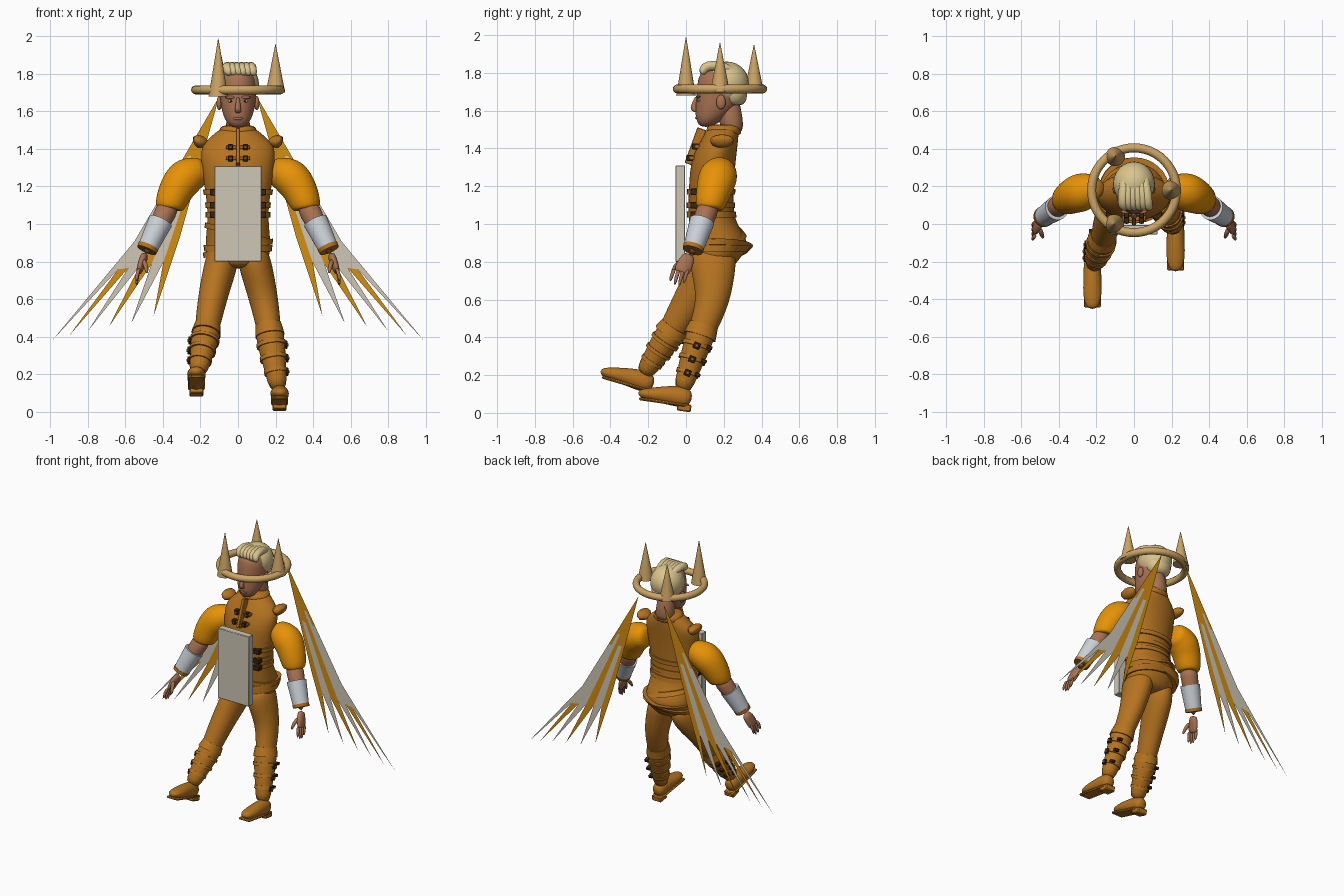
import bpy, bmesh, math
from mathutils import Vector

if "Cube" in bpy.data.objects:
    bpy.data.objects.remove(bpy.data.objects["Cube"], do_unlink=True)


def material(name, red, green, blue):
    mat = bpy.data.materials.new(name)
    mat.use_nodes = True
    linear = [((c / 255 + 0.055) / 1.055) ** 2.4 for c in (red, green, blue)] + [1]
    mat.diffuse_color = linear
    mat.node_tree.nodes["Principled BSDF"].inputs["Base Color"].default_value = linear
    return mat


LEATHER = material("brown leather", 182, 116, 32)
SLEEVE = material("bright amber", 252, 160, 8)
GOLD = material("wing gold", 212, 142, 16)
PALE = material("pale stone", 206, 199, 182)
SKIN = material("skin", 168, 114, 82)
HAIR = material("blond hair", 218, 197, 142)
CROWN = material("tan crown", 204, 164, 100)
BRACER = material("silver grey", 202, 208, 214)
DARK = material("dark buckle", 58, 38, 14)


def finish(name, bm, mats, sub=0, bevel=0):
    """Turn a bmesh into a shaded object."""
    bmesh.ops.recalc_face_normals(bm, faces=bm.faces)
    mesh = bpy.data.meshes.new(name)
    bm.to_mesh(mesh)
    bm.free()
    for mat in mats:
        mesh.materials.append(mat)
    for poly in mesh.polygons:
        poly.use_smooth = True
    if not sub:
        mesh.set_sharp_from_angle(angle=math.radians(40))
    obj = bpy.data.objects.new(name, mesh)
    bpy.context.collection.objects.link(obj)
    if sub:
        obj.modifiers.new("smooth", "SUBSURF").levels = sub
        obj.modifiers["smooth"].render_levels = sub
    if bevel:
        obj.modifiers.new("edge", "BEVEL").width = bevel
    return obj


def tube(name, sections, mat, sub=1, level=False, n=20, tilt=0):
    """Loft elliptical rings; each section is x, y, z, radius, other radius."""
    bm = bmesh.new()
    rings = []
    centres = [Vector(s[:3]) for s in sections]
    for i, s in enumerate(sections):
        along = centres[min(i + 1, len(centres) - 1)] - centres[max(i - 1, 0)]
        along = Vector((0, 0, 1)) if level else along.normalized()
        u = Vector((1, 0, 0))
        u = (u - along * u.dot(along)).normalized()
        v = along.cross(u)
        ring = []
        for k in range(n):
            a = math.tau * k / n
            p = centres[i] + u * s[3] * math.cos(a) + v * s[-1] * math.sin(a)
            p.z += tilt * p.x
            ring.append(bm.verts.new(p))
        rings.append(ring)
    for low, high in zip(rings, rings[1:]):
        for k in range(n):
            bm.faces.new((low[k], low[k - 1], high[k - 1], high[k]))
    bm.faces.new(rings[0])
    bm.faces.new(rings[-1])
    return finish(name, bm, [mat], sub)


def ball(name, loc, size, mat):
    bm = bmesh.new()
    bmesh.ops.create_uvsphere(bm, u_segments=24, v_segments=14, radius=1)
    bmesh.ops.scale(bm, vec=size, verts=bm.verts)
    bmesh.ops.translate(bm, vec=loc, verts=bm.verts)
    return finish(name, bm, [mat])


def box(name, loc, size, mat, bevel=0.003, pitch=0):
    bm = bmesh.new()
    bmesh.ops.create_cube(bm, size=1)
    bmesh.ops.scale(bm, vec=size, verts=bm.verts)
    obj = finish(name, bm, [mat], bevel=bevel)
    obj.location = loc
    obj.rotation_euler.x = pitch
    return obj


def between(a, b, t):
    return [p + (q - p) * t for p, q in zip(a, b)]


# Vest and hips
TORSO = [(0, .14, .76, .13, .11), (0, .15, .82, .17, .135), (0, .185, .89, .178, .165),
         (0, .14, 1, .165, .125), (0, .13, 1.1, .165, .12), (0, .135, 1.22, .185, .12),
         (0, .145, 1.34, .2, .12), (0, .17, 1.42, .2, .105), (0, .19, 1.48, .13, .09),
         (0, .2, 1.52, .08, .08)]
tube("vest", TORSO, LEATHER, sub=2, level=True)


def torso_at(z, grow):
    for a, b in zip(TORSO, TORSO[1:]):
        if a[2] <= z <= b[2]:
            s = between(a, b, (z - a[2]) / (b[2] - a[2]))
            return s[:3] + [s[3] + grow, s[4] + grow]


def band(name, z, height, grow=.008, tilt=0):
    tube(name, [torso_at(z - height / 2, grow), torso_at(z + height / 2, grow)],
         LEATHER, sub=0, level=True, n=32, tilt=tilt)


for z in (1.05, 1.1, 1.17):
    band("waist_strap", z, .03)
band("belt", .87, .035, .006)
band("slanted_belt", .87, .03, .01, tilt=.2)
band("slanted_belt", .95, .03, .006, tilt=-.25)
tube("collar", [(0, .2, 1.46, .125, .1), (0, .2, 1.5, .095, .09), (0, .2, 1.53, .1, .095)],
     LEATHER, sub=1, level=True)

# Chest fastening
box("chest_placket", (0, .05, 1.41), (.022, .05, .2), LEATHER, pitch=-.35)
for z, y in ((1.35, .02), (1.41, .05)):
    box("chest_strap", (0, y + .01, z), (.13, .03, .02), LEATHER)
    for s in (1, -1):
        box("chest_buckle", (s * .04, y, z), (.028, .035, .032), DARK)
        box("chest_buckle_plate", (s * .04, y - .016, z), (.014, .01, .014), LEATHER)

# Front board
box("front_board", (0, -.03, 1.055), (.25, .05, .51), PALE)

# Neck and head
tube("neck", [(0, .25, 1.47, .075, .06), (0, .24, 1.55, .06, .062), (0, .21, 1.68, .06, .07)], SKIN)
tube("head", [(0, .105, 1.513, .03, .028), (0, .118, 1.54, .062, .062), (0, .14, 1.58, .08, .092),
              (0, .165, 1.63, .093, .115), (0, .18, 1.7, .1, .125), (0, .18, 1.77, .1, .12),
              (0, .18, 1.83, .07, .09)], SKIN, level=True)
tube("nose", [(0, .058, 1.68, .01, .01), (0, .042, 1.63, .014, .016), (0, .04, 1.605, .02, .02),
              (0, .055, 1.59, .014, .01)], SKIN, level=True, n=10)
ball("lips", (0, .062, 1.562), (.028, .014, .009), SKIN)
for s in (1, -1):
    ball("ear", (s * .1, .185, 1.645), (.014, .025, .038), SKIN)
    ball("brow", (s * .04, .066, 1.675), (.03, .012, .008), SKIN)
    ball("eye", (s * .038, .07, 1.655), (.016, .01, .007), PALE)
    ball("pupil", (s * .038, .062, 1.655), (.006, .004, .006), DARK)

# Hair
ball("hair_cap", (0, .215, 1.745), (.112, .118, .115), HAIR)
tube("hair_nape", [(0, .25, 1.62, .07, .06), (0, .25, 1.68, .095, .08), (0, .23, 1.75, .1, .09)],
     HAIR, level=True)
for k in range(6):
    x = -.06 + k * .026
    tube("hair_lock", [(x + .02, .085, 1.79, .018), (x, .09, 1.83, .03), (x, .15, 1.845, .03),
                       (x * .8, .25, 1.82, .025), (x * .6, .32, 1.74, .012)], HAIR, n=10)

# Crown
bpy.ops.mesh.primitive_torus_add(major_radius=.226, minor_radius=.024, major_segments=48,
                                 minor_segments=12, location=(0, .18, 1.715))
ring = bpy.context.object
ring.name = "crown_ring"
ring.data.materials.append(CROWN)
bpy.ops.object.shade_smooth()
for x, y, low, high in ((-.105, 0, 1.68, 1.99), (.2, .18, 1.7, 1.96), (-.1, .36, 1.7, 1.95)):
    tube("crown_spike", [(x, y, low, .052), (x, y, high, .001)], CROWN, sub=0, level=True, n=24)

# Arms
for s in (1, -1):
    def limb(name, points, mat, **options):
        return tube(name, [(s * p[0],) + p[1:] for p in points], mat, **options)

    limb("shoulder_flap", [(.15, .19, 1.43, .06, .09), (.2, .19, 1.43, .05, .08),
                           (.24, .19, 1.465, .012, .05)], LEATHER)
    limb("sleeve", [(.17, .19, 1.28, .065), (.22, .185, 1.275, .088), (.28, .17, 1.255, .108),
                    (.33, .15, 1.19, .096), (.37, .125, 1.085, .08), (.37, .125, 1.08, .06)],
         SLEEVE, sub=2)
    limb("forearm", [(.35, .135, 1.13, .066), (.42, .085, 1, .056), (.495, .025, .835, .032)], SKIN)
    limb("bracer", [(.413, .085, 1.015, .066), (.48, .04, .875, .054)], BRACER, sub=0, n=28)
    limb("wrist_band", [(.478, .041, .88, .057), (.487, .035, .86, .054)], LEATHER, sub=0, n=28)
    limb("palm", [(.495, .025, .84, .022, .032), (.51, 0, .8, .022, .042),
                  (.525, -.02, .755, .018, .044), (.53, -.025, .74, .012, .035)], SKIN)
    for k in range(4):
        y = .012 - k * .024
        reach = (.08, .095, .09, .07)[k]
        limb("finger", [(.525, y, .765, .012), (.54, y - .015, .765 - reach / 2, .011),
                        (.54, y - .025, .765 - reach, .007)], SKIN, n=8)
    limb("thumb", [(.505, -.02, .81, .015), (.49, -.06, .775, .014), (.485, -.075, .735, .008)],
         SKIN, n=8)
    for z in (1.05, 1.1, 1.17):
        box("waist_buckle", (s * .125, .045, z), (.05, .04, .034), DARK)

# Legs: side, thigh y, knee y, ankle y and z, then toe rise
for s, thigh, knee, ankle, floor, rise in ((1, .15, .085, -.015, .14, .035),
                                           (-1, .02, -.07, -.215, .22, .07)):
    top, bottom = (s * .165, knee, .44), (s * .212, ankle, floor)
    tube("trouser_leg", [(s * .07, .15, .87, .085, .12), (s * .095, .14, .77, .09, .125),
                         (s * .138, thigh, .6, .078, .088), top + (.066, .075),
                         between(top, bottom, .5) + [.05]], LEATHER, sub=2)
    # Boot shaft, cuff, straps and buckles
    tube("boot_shaft", [top + (.07, .08)] +
         [between(top, bottom, t) + [r] for t, r in ((.1, .076), (.4, .072), (.75, .056), (1.1, .05))],
         LEATHER)
    tube("boot_cuff", [between(top, bottom, t) + [r, r + .008] for t, r in ((-.08, .07), (.12, .079))],
         LEATHER, sub=0)
    for t, r in ((.28, .08), (.52, .073), (.76, .062)):
        c = between(top, bottom, t)
        tube("boot_strap", [between(top, bottom, t + d) + [r] for d in (-.035, .035)], LEATHER, sub=0)
        box("boot_buckle", (c[0] + s * r, c[1], c[2]), (.014, .036, .034), DARK, pitch=-.4)
        box("boot_buckle_plate", (c[0] + s * (r + .007), c[1], c[2]), (.008, .018, .016), LEATHER, pitch=-.4)
        box("strap_end", (c[0] + s * r * .6, c[1] + r * .85, c[2] - .01), (.03, .03, .02), DARK, pitch=-.4)
    # Foot, sole and heel
    x, low = s * .222, floor - .07
    tube("boot_foot", [(x, ankle + .045, low, .035, .035), (x, ankle, low + .015, .048, .06),
                       (x, ankle - .08, low + rise * .4 + .01, .048, .05),
                       (x, ankle - .17, low + rise * .8, .052, .036),
                       (x, ankle - .24, low + rise, .03, .02)], LEATHER, sub=2)
    pitch = -math.atan(rise / .24)
    box("boot_sole", (x, ankle - .11, low - .03 + rise * .5), (.09, .25, .016), LEATHER, .006, pitch)
    box("boot_heel", (x, ankle + .005, low - .042), (.075, .075, .04), LEATHER, .006, pitch)

# Flat feathered wings
TIPS = [(.45, .51), (.57, .47), (.69, .45), (.8, .43), (.9, .405), (.99, .38)]
ROOT, INNER, OUTER = (.1, 1.68), (.31, .93), (.55, .91)
for s in (1, -1):
    bm = bmesh.new()

    def panel(points, pale):
        face = bm.faces.new([bm.verts.new((s * p[0], .405, p[1])) for p in points])
        face.material_index = int(pale)

    def notch(k):
        base = between(INNER, OUTER, k / 6)
        if k in (0, 6):
            return base
        return between(base, between(TIPS[k - 1], TIPS[k], .5), .3)

    for k, tip in enumerate(TIPS):
        a, b = notch(k), notch(k + 1)
        split = .35 + .1 * (k % 3)
        a_mid, b_mid = between(ROOT, a, split), between(ROOT, b, split)
        pale = k in (1, 3, 5)
        panel((ROOT, a_mid, b_mid), False)
        panel((a_mid, a, b, b_mid), k in (1, 3, 4))
        panel((a, tip, b), pale)
    finish("right_wing" if s < 0 else "left_wing", bm, [GOLD, PALE])
